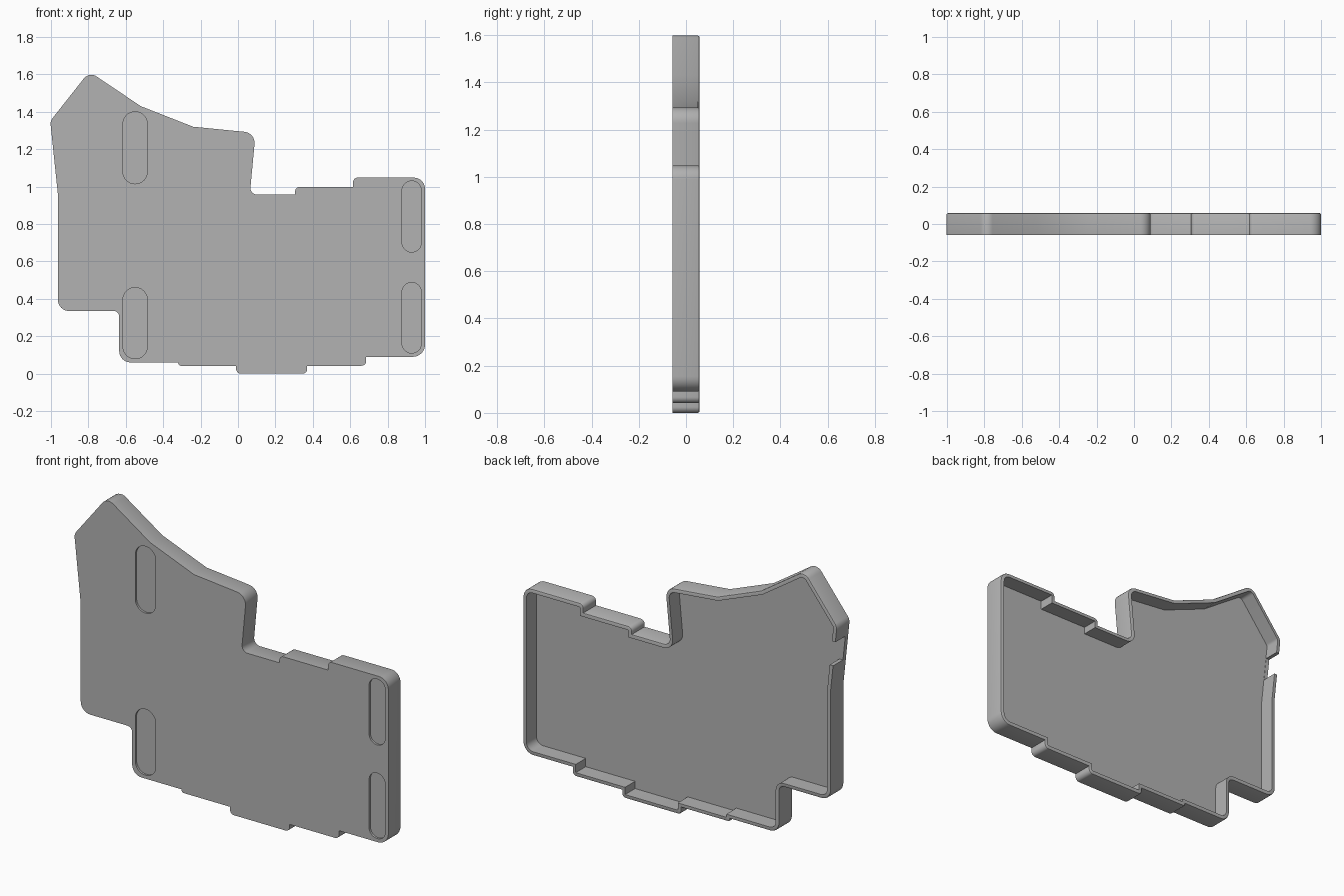
import bpy, bmesh, math
from mathutils import Vector

if "Cube" in bpy.data.objects:
    bpy.data.objects.remove(bpy.data.objects["Cube"], do_unlink=True)

FRONT, BACK = -0.058, 0.058
WALL, FLOOR, EDGE = 0.022, 0.025, 0.008

grey = bpy.data.materials.new("grey plastic")
grey.use_nodes = True
color = (0.45, 0.45, 0.45, 1)
grey.diffuse_color = color
grey.node_tree.nodes["Principled BSDF"].inputs["Base Color"].default_value = color


def rounded(corners, steps=8):
    """Turn (x, z, radius) corners into a filleted outline."""
    pts = []
    for i, (x, z, r) in enumerate(corners):
        p = Vector((x, z))
        if r == 0:
            pts.append(p)
            continue
        a = (Vector(corners[i - 1][:2]) - p).normalized()
        b = (Vector(corners[(i + 1) % len(corners)][:2]) - p).normalized()
        half = a.angle(b) / 2
        centre = p + (a + b).normalized() * (r / math.sin(half))
        start = p + a * (r / math.tan(half)) - centre
        end = p + b * (r / math.tan(half)) - centre
        sweep = start.angle_signed(end)
        for k in range(steps + 1):
            t = -sweep * k / steps
            c, s = math.cos(t), math.sin(t)
            pts.append(centre + Vector((start.x * c - start.y * s, start.x * s + start.y * c)))
    return pts


def slab(name, outline, y0, y1, hollow=False):
    """Extrude an x-z outline along y, optionally hollowing it from the back."""
    bm = bmesh.new()
    rings = [[bm.verts.new((p.x, y, p.y)) for p in outline] for y in (y0, y1)]
    bm.faces.new(rings[0])
    back = bm.faces.new(rings[1])
    n = len(outline)
    for i in range(n):
        j = (i + 1) % n
        bm.faces.new((rings[0][i], rings[0][j], rings[1][j], rings[1][i]))
    bmesh.ops.recalc_face_normals(bm, faces=bm.faces)
    if hollow:
        # rounded outer rim, flat rim, then the inner wall down to the floor
        for width, rise in ((EDGE * 0.3, EDGE * 0.7), (EDGE * 0.7, EDGE * 0.3),
                            (WALL - EDGE, 0), (0.0001, FRONT + FLOOR - BACK)):
            bmesh.ops.inset_region(bm, faces=[back], thickness=width, depth=rise,
                                   use_even_offset=True)
    mesh = bpy.data.meshes.new(name)
    bm.to_mesh(mesh)
    bm.free()
    mesh.materials.append(grey)
    obj = bpy.data.objects.new(name, mesh)
    bpy.context.collection.objects.link(obj)
    return obj


def box_outline(x0, x1, z0, z1, r):
    return rounded([(x0, z0, r), (x0, z1, r), (x1, z1, r), (x1, z0, r)])


# Tray with a perimeter wall
outline = rounded([
    (-0.963, 0.335, 0.06), (-0.963, 0.96, 0), (-1.004, 1.35, 0.05), (-0.795, 1.615, 0.05),
    (-0.52, 1.43, 0), (-0.24, 1.32, 0), (0.094, 1.287, 0.06), (0.063, 0.957, 0.035),
    (0.305, 0.957, 0), (0.305, 0.998, 0.025), (0.615, 0.998, 0), (0.615, 1.048, 0.025),
    (1, 1.048, 0.06), (1, 0.09, 0.065), (0.685, 0.09, 0), (0.685, 0.042, 0.025),
    (0.37, 0.042, 0), (0.37, 0, 0.025), (-0.01, 0, 0.025), (-0.01, 0.042, 0),
    (-0.32, 0.042, 0.015), (-0.32, 0.06, 0), (-0.635, 0.06, 0.06), (-0.635, 0.335, 0.03)])
tray = slab("tray", outline, FRONT, BACK - EDGE, hollow=True)

# Recessed foot slots in the front face and a cable notch in the side wall
cutters = []
for x0, x1, z0, z1 in ((-0.615, -0.485, 1.015, 1.4), (-0.615, -0.485, 0.08, 0.46),
                       (0.877, 0.98, 0.65, 1.03), (0.877, 0.98, 0.11, 0.487)):
    slot = box_outline(x0, x1, z0, z1, (x1 - x0) / 2 - 0.001)
    cutters.append(slab("foot_slot", slot, FRONT - 0.05, FRONT + 0.012))
cutters.append(slab("cable_notch", box_outline(-1.1, -0.93, 1.12, 1.26, 0),
                    FRONT + FLOOR + 0.002, BACK + 0.05))

bpy.context.view_layer.objects.active = tray
for cutter in cutters:
    cutter.hide_render = True
    mod = tray.modifiers.new(cutter.name, "BOOLEAN")
    mod.operation = "DIFFERENCE"
    mod.solver = "EXACT"
    mod.object = cutter
    bpy.ops.object.modifier_apply(modifier=mod.name)
    bpy.data.objects.remove(cutter, do_unlink=True)

bpy.ops.object.select_all(action="DESELECT")
tray.select_set(True)
bpy.ops.object.shade_smooth_by_angle(angle=math.radians(30))
